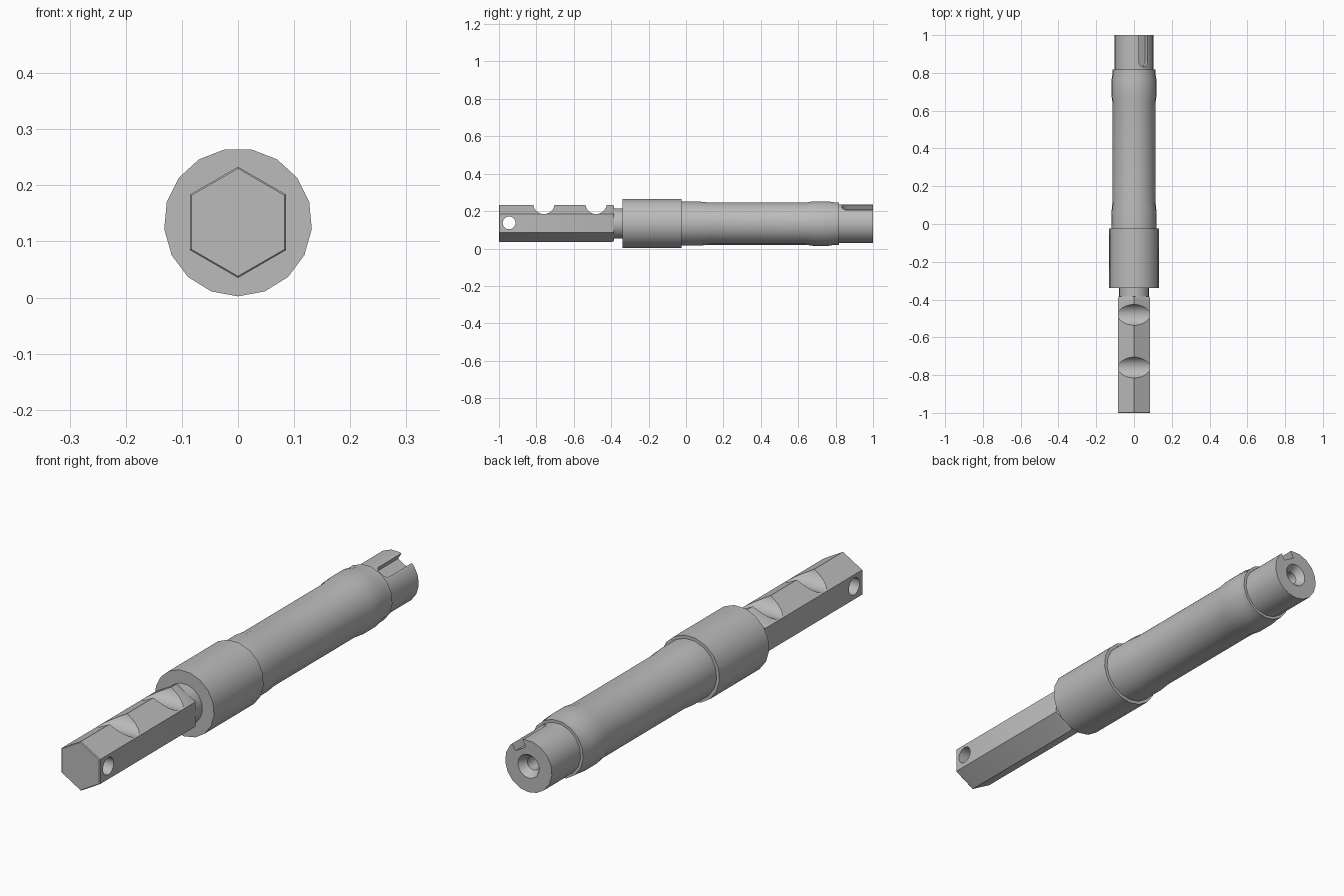
import bpy, bmesh
from math import pi, sin, cos, radians
from mathutils import Matrix, Vector

default = bpy.data.objects.get("Cube")
if default:
    bpy.data.objects.remove(default)

AXIS = 0.134  # height of the shaft axis

steel = bpy.data.materials.new("grey steel")
steel.use_nodes = True
colour = (0.5, 0.5, 0.5, 1)
steel.diffuse_color = colour
steel.node_tree.nodes["Principled BSDF"].inputs["Base Color"].default_value = colour


def finish(name, bm):
    bmesh.ops.recalc_face_normals(bm, faces=bm.faces)
    mesh = bpy.data.meshes.new(name)
    bm.to_mesh(mesh)
    bm.free()
    mesh.materials.append(steel)
    obj = bpy.data.objects.new(name, mesh)
    bpy.context.collection.objects.link(obj)
    return obj


def lathe(name, profile, sides):
    """Solid along y from (y, radius) pairs, with one corner at the bottom."""
    bm = bmesh.new()
    rings = []
    for y, r in profile:
        angles = [2 * pi * i / sides - pi / 2 for i in range(sides)]
        rings.append([bm.verts.new((r * cos(a), y, AXIS + r * sin(a))) for a in angles])
    for a, b in zip(rings, rings[1:]):
        for i in range(sides):
            j = (i + 1) % sides
            bm.faces.new((a[i], a[j], b[j], b[i]))
    bm.faces.new(rings[0])
    bm.faces.new(rings[-1])
    return finish(name, bm)


def cross_cutter(name, y, z, r):
    """Cylinder lying along x."""
    bm = bmesh.new()
    place = Matrix.Translation((0, y, z)) @ Matrix.Rotation(pi / 2, 4, 'Y')
    bmesh.ops.create_cone(bm, cap_ends=True, segments=32, radius1=r, radius2=r,
                          depth=0.5, matrix=place)
    return finish(name, bm)


def slot_cutter(name, half, start, depth, tilt):
    """Round-ended key slot, open at the back, tilted about the axis."""
    bm = bmesh.new()
    arc = [pi + pi * i / 10 for i in range(11)]
    outline = [(half * cos(a), start + half + half * sin(a)) for a in arc]
    outline += [(half, 1.1), (-half, 1.1)]
    face = bm.faces.new([bm.verts.new((x, y, depth)) for x, y in outline])
    top = bmesh.ops.extrude_face_region(bm, geom=[face])["geom"]
    bmesh.ops.translate(bm, vec=Vector((0, 0, 0.1)),
                        verts=[v for v in top if isinstance(v, bmesh.types.BMVert)])
    bm.transform(Matrix.Translation((0, 0, AXIS)) @ Matrix.Rotation(tilt, 4, 'Y'))
    return finish(name, bm)


def cut(obj, cutters):
    bpy.context.view_layer.objects.active = obj
    for cutter in cutters:
        cutter.hide_render = True
        mod = obj.modifiers.new("cut", 'BOOLEAN')
        mod.operation = 'DIFFERENCE'
        mod.solver = 'EXACT'
        mod.object = cutter
        bpy.ops.object.modifier_apply(modifier=mod.name)
        bpy.data.objects.remove(cutter)


def smooth(obj):
    bpy.ops.object.select_all(action='DESELECT')
    obj.select_set(True)
    bpy.context.view_layer.objects.active = obj
    bpy.ops.object.shade_smooth_by_angle(angle=radians(28))


# Turned shaft: neck, collar, long body with two raised seats, keyed end
shaft = lathe("shaft", [
    (-0.39, 0.08), (-0.34, 0.08), (-0.34, 0.132), (-0.025, 0.132),
    (-0.025, 0.119), (0.07, 0.119), (0.12, 0.114), (0.64, 0.114),
    (0.68, 0.12), (0.76, 0.12), (0.79, 0.115), (0.817, 0.115),
    (0.817, 0.104), (1.0, 0.104)], 17)
centre_hole = lathe("centre_hole_cutter", [
    (0.9, 0.001), (0.915, 0.026), (0.97, 0.026), (1.0, 0.047), (1.02, 0.061)], 24)
cut(shaft, [slot_cutter("key_slot_cutter", 0.0265, 0.832, 0.07, radians(30)), centre_hole])
smooth(shaft)

# Hexagonal drive end with two scallops on top and a cross hole
drive = lathe("hex_drive", [
    (-1.0, 0.096), (-0.997, 0.099), (-0.395, 0.099), (-0.385, 0.094)], 6)
cut(drive, [cross_cutter("scallop_cutter", y, 0.241, 0.057) for y in (-0.76, -0.481)]
    + [cross_cutter("cross_hole_cutter", -0.946, 0.137, 0.034)])
smooth(drive)
